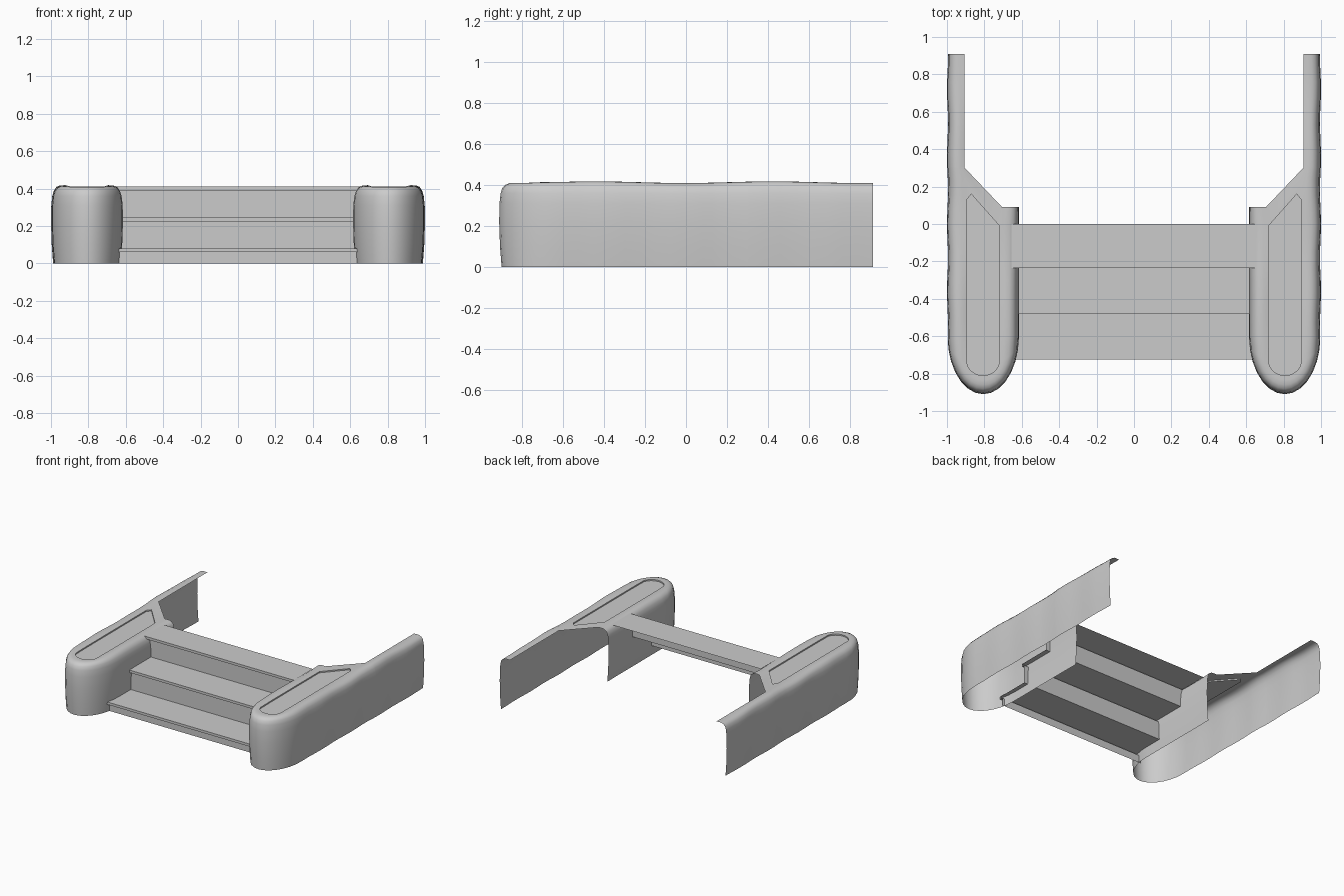
import bpy, bmesh, math

if "Cube" in bpy.data.objects:
    bpy.data.objects.remove(bpy.data.objects["Cube"])

TOP = 0.41
CX, RX, ARC_Y, RY = 0.806, 0.191, -0.6, 0.31        # outer plan of the rounded front
IX, IR, INSET_Y, IRY = 0.807, 0.0875, -0.73, 0.08   # plan of the inset top panel


def make_object(name, bm):
    mesh = bpy.data.meshes.new(name)
    bm.to_mesh(mesh)
    bm.free()
    obj = bpy.data.objects.new(name, mesh)
    bpy.context.collection.objects.link(obj)
    return obj


def plan_path():
    """Pairs of (outer point, inset point), from back outer end round to inner end."""
    path = []
    ys = sorted({0.3, 0.13} | {round(0.91 - i * 0.0755, 4) for i in range(21)}, reverse=True)
    for y in ys:
        ripple = 0.003 * math.cos(2 * math.pi * y / 0.36)
        path.append(((CX + RX + ripple, y), (0.905 if y >= 0.3 else IX + IR, max(y, INSET_Y))))
    n = 14
    for i in range(1, n):
        t = math.pi * i / n
        c, s = math.cos(t), math.sin(t)
        path.append(((CX + RX * c, ARC_Y - RY * s), (IX + IR * c, INSET_Y - IRY * s)))
    for y in (-0.6, -0.5, -0.4, -0.3, -0.2, -0.1, -0.01, 0.09):
        path.append(((CX - RX, y), (0.705 if y > 0 else IX - IR, y)))
    return path


# Hollow side wall with a rounded top edge, open at the bottom and back
section = [(0.12, 0), (0.04, 0.1), (0, 0.22), (0.015, 0.31), (0.07, 0.36), (0.16, 0.388),
           (0.3, 0.405), (0.5, 0.413), (0.75, 0.414), (1, TOP)]
path = plan_path()
bm = bmesh.new()
rows = []
for (ox, oy), (ix, iy) in path:
    row = []
    for f, z in section:
        wave = 0.004 * math.cos(2 * math.pi * (oy - 0.42) / 0.86) if 0.2 < f < 1 else 0
        row.append(bm.verts.new((ox + (ix - ox) * f, oy + (iy - oy) * f, z + wave)))
    rows.append(row)
for a, b in zip(rows, rows[1:]):
    for k in range(len(section) - 1):
        bm.faces.new((a[k], b[k], b[k + 1], a[k + 1]))

# Diagonal rim at the back of the panel
rim = [r[-1] for r in rows]
i_back = next(i for i, p in enumerate(path) if p[0][1] <= 0.3)
i_panel = next(i for i, p in enumerate(path) if p[0][1] <= 0.13)
corner = bm.verts.new((0.87, 0.16, TOP))
bm.faces.new(rim[i_back:i_panel + 1] + [corner])
bm.faces.new((rim[i_back], corner, rim[-2], rim[-1]))

# Slightly recessed panel
edge = rim[i_panel:-1] + [corner]
low = [bm.verts.new((v.co.x, v.co.y, TOP - 0.01)) for v in edge]
for i in range(len(edge)):
    j = (i + 1) % len(edge)
    bm.faces.new((edge[i], edge[j], low[j], low[i]))
bm.faces.new(low)
bmesh.ops.recalc_face_normals(bm, faces=bm.faces)
if low[0].link_faces and max(bm.faces, key=lambda f: len(f.verts)).normal.z < 0:
    bmesh.ops.reverse_faces(bm, faces=bm.faces)
wall = make_object("side_walls", bm)
mirror = wall.modifiers.new("mirror", 'MIRROR')
mirror.use_axis[0] = True
bpy.context.view_layer.objects.active = wall
wall.select_set(True)
bpy.ops.object.shade_smooth_by_angle(angle=math.radians(35))

# Steps: one open sheet with a nosing on each tread
profile = [(0, TOP)]
for i in range(3):
    y, z = -0.235 - 0.245 * i, TOP - 0.165 * i
    profile += [(y, z), (y, z - 0.02), (y + 0.025, z - 0.02)]
    profile.append((y + 0.025, TOP - 0.165 * (i + 1) if i < 2 else 0))
bm = bmesh.new()
left, right = [[bm.verts.new((x, y, z)) for y, z in profile] for x in (-0.655, 0.655)]
for i in range(len(profile) - 1):
    bm.faces.new((left[i], left[i + 1], right[i + 1], right[i]))
make_object("steps", bm)
